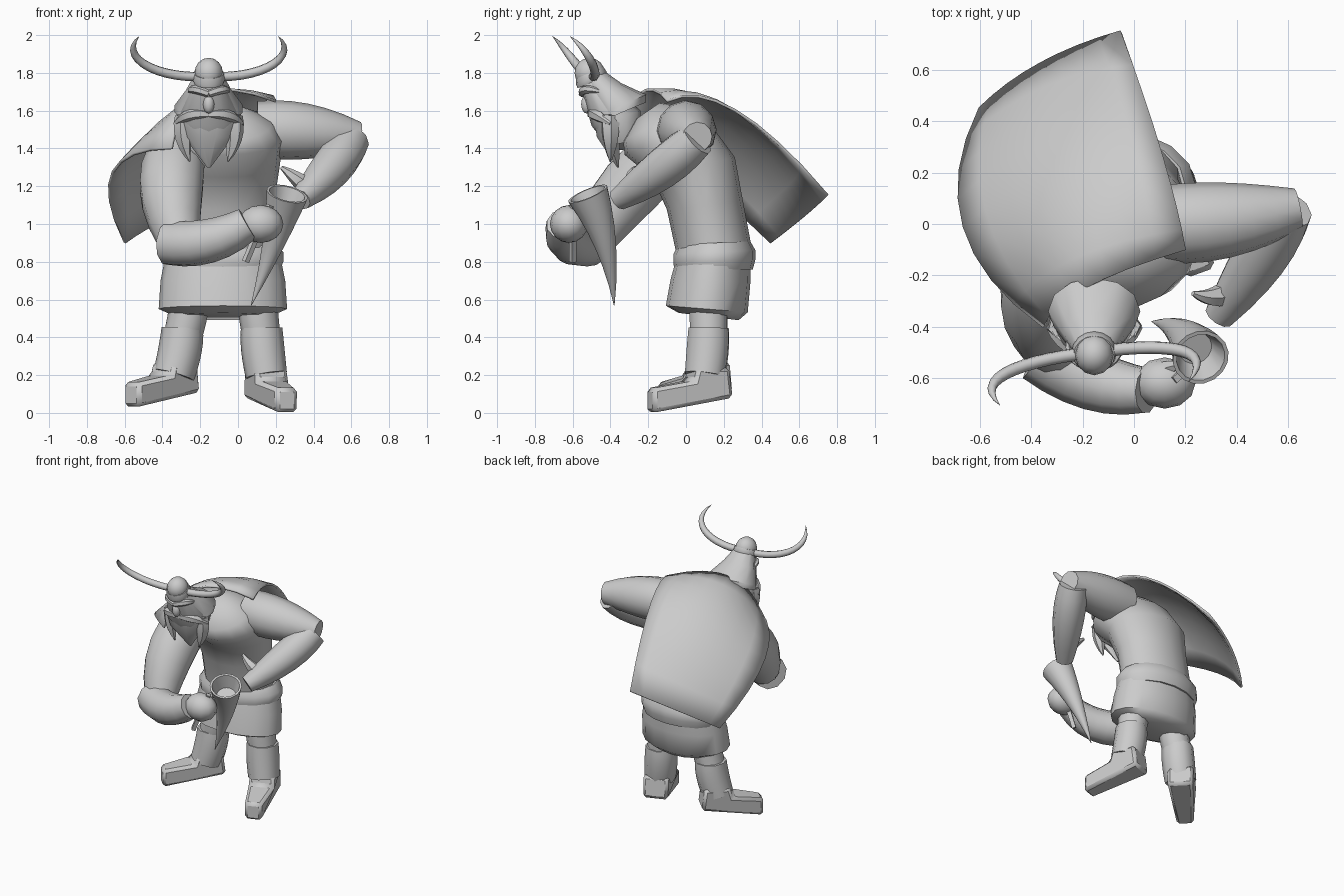
import bpy, bmesh, math
from mathutils import Vector, Matrix

cube = bpy.data.objects.get("Cube")
if cube:
    bpy.data.objects.remove(cube, do_unlink=True)

# One plain clay colour for the whole figure
clay = bpy.data.materials.new("clay_grey")
clay.use_nodes = True
GREY = (.6, .6, .6, 1)
clay.diffuse_color = GREY
clay.node_tree.nodes["Principled BSDF"].inputs["Base Color"].default_value = GREY

HEAD_X, WAIST_X = -.155, -.08


def finish(name, bm, angle=50):
    mesh = bpy.data.meshes.new(name)
    bm.to_mesh(mesh)
    bm.free()
    mesh.materials.append(clay)
    obj = bpy.data.objects.new(name, mesh)
    bpy.context.collection.objects.link(obj)
    bpy.ops.object.select_all(action='DESELECT')
    obj.select_set(True)
    bpy.context.view_layer.objects.active = obj
    bpy.ops.object.shade_smooth_by_angle(angle=math.radians(angle))
    return obj


def bezier(points, t):
    start, bend, end = points
    return start * (1 - t) ** 2 + bend * 2 * t * (1 - t) + end * t * t


def skin(rings):
    """Bridge equal rings of points, cap both ends, and return the mesh and its first cap."""
    bm = bmesh.new()
    loops = [[bm.verts.new(point) for point in ring] for ring in rings]
    count = len(loops[0])
    for lower, upper in zip(loops, loops[1:]):
        for i in range(count):
            j = (i + 1) % count
            bm.faces.new((lower[i], lower[j], upper[j], upper[i]))
    first_cap = bm.faces.new(loops[0][::-1])
    bm.faces.new(loops[-1])
    bmesh.ops.recalc_face_normals(bm, faces=bm.faces[:])
    return bm, first_cap


def ellipse(centre, across, along, sides):
    angles = [math.tau * i / sides for i in range(sides)]
    return [centre + across * math.cos(a) + along * math.sin(a) for a in angles]


def body(name, x, sections, depth, lean=(0, 0), sides=16):
    """Stack ellipses given as y, z and half width; depth is a share of the width."""
    rings = []
    for i, (y, z, width) in enumerate(sections):
        share = i / (len(sections) - 1)
        tilt = lean[0] + (lean[1] - lean[0]) * share
        along = Vector((0, math.cos(tilt), math.sin(tilt))) * width * depth
        rings.append(ellipse(Vector((x, y, z)), Vector((width, 0, 0)), along, sides))
    return finish(name, skin(rings)[0])


def sweep(path, radii, sides):
    """Carry a circle along a path without twisting it."""
    side, rings = Vector((.3, .8, .5)), []
    for i, centre in enumerate(path):
        before, after = path[max(i - 1, 0)], path[min(i + 1, len(path) - 1)]
        heading = (after - before).normalized()
        side = (side - heading * side.dot(heading)).normalized()
        rings.append(ellipse(centre, side * radii[i], heading.cross(side) * radii[i], sides))
    return skin(rings)


def limb(name, start, bend, end, radii, sides=10):
    """Sweep a circle along a bent path whose radius changes the same way."""
    steps = [i / 6 for i in range(7)]
    corners = [Vector(start), Vector(bend), Vector(end)]
    path = [bezier(corners, t) for t in steps]
    bm, _ = sweep(path, [bezier(radii, t) for t in steps], sides)
    return finish(name, bm)


def ball(name, centre, radii):
    bm = bmesh.new()
    bmesh.ops.create_uvsphere(bm, u_segments=12, v_segments=8, radius=1)
    bm.transform(Matrix.Translation(centre) @ Matrix.Diagonal((*radii, 1)))
    return finish(name, bm, 60)


def foot(name, x, turn, lift):
    """Extrude a boot side profile, narrower at the toe, and turn it outwards."""
    profile = [(-.12, .08), (-.1, .24), (.08, .24), (.1, .17), (.32, .13), (.32, 0)]
    rings = [[Vector((along, side * (.06 if along > .2 else .09), z + lift))
              for along, z in profile] for side in (-1, 1)]
    bm, _ = skin(rings)
    bm.transform(Matrix.Translation((x, .11, 0)) @ Matrix.Rotation(math.radians(turn), 4, 'Z'))
    rounding = finish(name, bm, 35).modifiers.new("rounded_leather", 'BEVEL')
    rounding.width = .02


# Torso hunching forward, tunic skirt and belt
body("torso", WAIST_X, [(.15, .85, .27), (.1, 1.1, .27), (.04, 1.3, .3), (-.1, 1.45, .32),
                        (-.16, 1.53, .26), (-.2, 1.6, .1)], .75, lean=(0, .6))
body("tunic_skirt", WAIST_X, [(.12, .51, .25), (.11, .55, .34), (.13, .7, .33), (.15, .85, .3)],
     .64, lean=(-.12, 0))
body("belt_roll", WAIST_X, [(.15, .75, .3), (.15, .8, .32), (.15, .85, .32), (.15, .9, .28)],
     .68, lean=(.05, .05))

# Cape: a curved patch from the neck over the back to the hem
cape_edges = [
    [(.2, -.1, 1.65), (-.3, -.25, 1.85), (-.35, -.4, 1.4)],
    [(.15, .2, 1.8), (-.3, .4, 1.75), (-.85, -.05, 1.4)],
    [(-.05, .75, 1.15), (-.4, .65, 1.05), (-.6, .45, .9)]]
CELLS = 8
bm = bmesh.new()
cloth = []
for i in range(CELLS + 1):
    column = [bezier([Vector(p) for p in edge], i / CELLS) for edge in cape_edges]
    cloth.append([bm.verts.new(bezier(column, j / CELLS)) for j in range(CELLS + 1)])
for left, right in zip(cloth, cloth[1:]):
    for j in range(CELLS):
        bm.faces.new((left[j], left[j + 1], right[j + 1], right[j]))
cape = finish("cape", bm, 70)
thickness = cape.modifiers.new("cloth_thickness", 'SOLIDIFY')
thickness.thickness = .015
thickness.offset = 0

# Head with a flared helmet, rim and round cap
body("helmet", HEAD_X, [(-.34, 1.59, .18), (-.34, 1.63, .18), (-.43, 1.71, .12), (-.5, 1.8, .07)],
     .78, lean=(.4, .4), sides=12)
body("face", HEAD_X, [(-.33, 1.43, .11), (-.37, 1.56, .17), (-.5, 1.75, .08)],
     .8, lean=(.2, .4), sides=12)
body("helmet_rim", HEAD_X, [(-.5, 1.75, .08), (-.5, 1.77, .088), (-.51, 1.8, .08)], 1, lean=(.4, .4))
ball("helmet_cap", (HEAD_X, -.51, 1.8), (.075, .08, .08))
ball("nose", (HEAD_X, -.525, 1.635), (.03, .03, .05))
body("beard", HEAD_X, [(-.41, 1.58, .17), (-.41, 1.46, .13), (-.36, 1.3, .01)], .5, sides=10)

# Brows, moustache, beard tufts and curling helmet horns on both sides
for label, side in (("left", 1), ("right", -1)):
    def out(distance, y, z):
        return HEAD_X + side * distance, y, z
    limb(label + "_brow", out(0, -.55, 1.69), out(.1, -.55, 1.73), out(.1, -.45, 1.7),
         (.02, .03, .01), sides=6)
    limb(label + "_moustache", out(0, -.5, 1.58), out(.1, -.5, 1.6), out(.18, -.4, 1.53),
         (.02, .05, .01), sides=6)
    limb(label + "_beard_tuft", out(.13, -.4, 1.57), out(.15, -.4, 1.45), out(.1, -.4, 1.33),
         (.05, .06, .004), sides=6)
    path, radii = [], []
    for i in range(13):
        t = i / 12
        curl = math.radians(115) * t
        reach = .06 + .34 * math.sin(curl)
        rise = .15 * (1 - math.cos(curl))
        path.append(Vector(out(reach, -.5 - .16 * t * t + side * reach / 8, 1.78 + rise)))
        radii.append(.024 * (1 - t ** 4) + .001)
    finish(label + "_helmet_horn", sweep(path, radii, 8)[0], 70)

# Right arm folded across the belly
limb("right_upper_arm", (-.3, -.05, 1.4), (-.4, -.3, 1.25), (-.31, -.5, .9), (.14, .22, .11), sides=12)
limb("right_forearm", (-.37, -.5, .9), (-.15, -.65, .87), (.05, -.65, 1), (.12, .13, .09))
ball("right_hand", (.12, -.62, 1), (.12, .1, .1))
limb("right_thumb", (.05, -.6, 1), (.15, -.55, 1.05), (.18, -.55, 1.1), (.04, .04, .01), sides=6)

# Left arm with the elbow out
limb("left_upper_arm", (.1, 0, 1.5), (.35, 0, 1.5), (.64, .06, 1.46), (.15, .18, .08), sides=12)
limb("left_forearm", (.6, .06, 1.45), (.52, -.1, 1.3), (.33, -.36, 1.13), (.1, .14, .06))
limb("left_thumb", (.36, -.27, 1.2), (.3, -.3, 1.25), (.23, -.27, 1.3), (.05, .04, .01), sides=6)

# Drinking horn with an open mouth, and its strap
rim, sag, tip = Vector((.26, -.52, 1.16)), Vector((.2, -.4, .9)), Vector((.07, -.38, .57))
steps = [i / 6 for i in range(7)]
horn, mouth = sweep([bezier((rim, sag, tip), t) for t in steps],
                    [.11 * (1 - t) + .002 for t in steps], 16)
bmesh.ops.inset_individual(horn, faces=[mouth], thickness=.015)
bmesh.ops.inset_individual(horn, faces=[mouth], thickness=.03, depth=-.1)
finish("drinking_horn", horn)
limb("horn_strap", (.04, -.6, .8), (.1, -.6, .95), (.17, -.6, 1.1), (.02, .02, .02), sides=4)

# Legs, boot shafts and feet
for label, hip, ankle, turn, lift in (("left", .1, .15, -70, 0), ("right", -.25, -.34, -135, .03)):
    knee = (hip + ankle) / 2
    limb(label + "_leg", (hip, .12, .7), (hip, .12, .55), (knee, .12, .4), (.1, .11, .1))
    limb(label + "_boot_shaft", (knee, .12, .45), (knee, .12, .35), (ankle, .1, .2), (.11, .12, .11))
    foot(label + "_foot", ankle, turn, lift)
